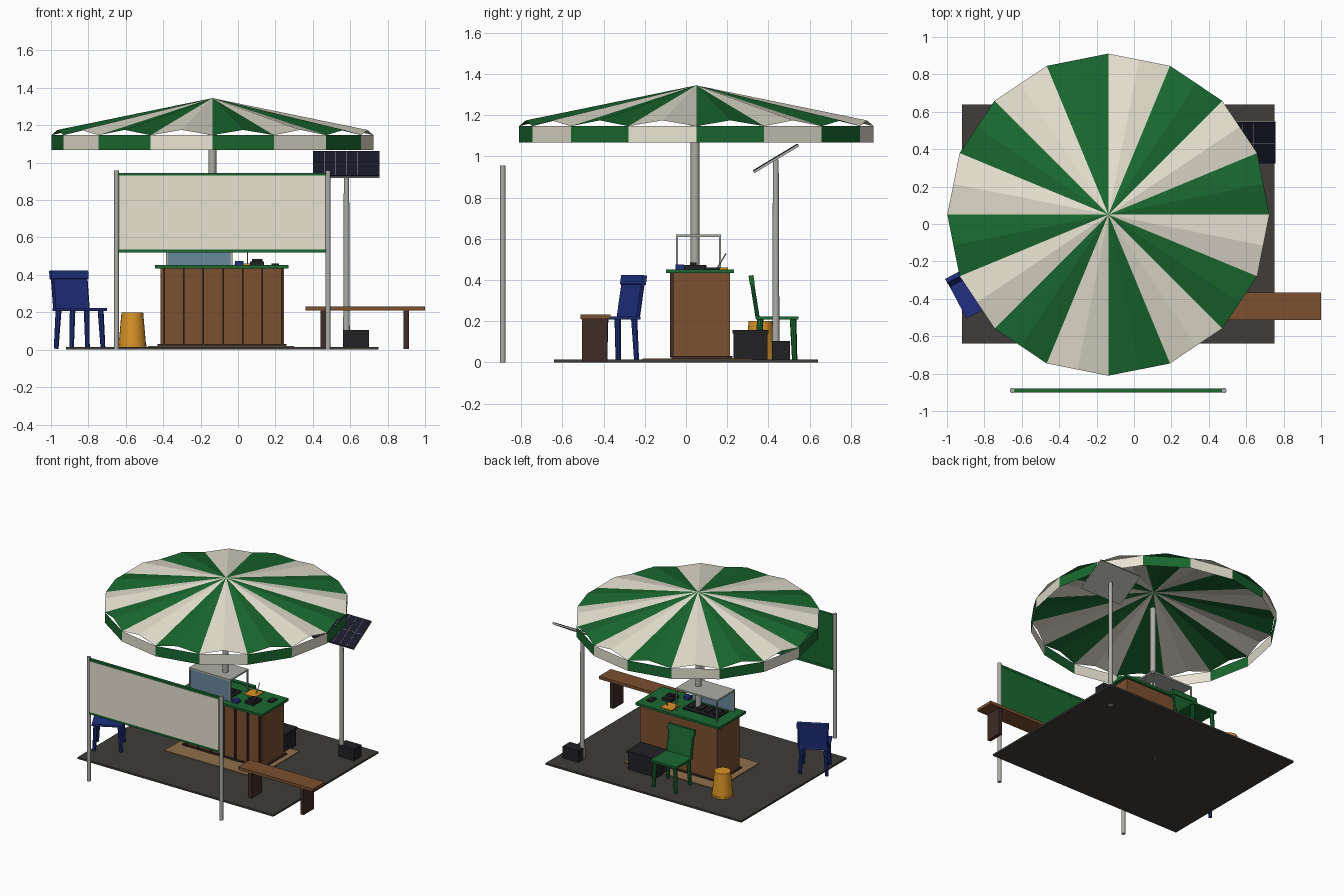
import bpy, bmesh, math
from mathutils import Vector, Matrix

if "Cube" in bpy.data.objects:
    bpy.data.objects.remove(bpy.data.objects["Cube"])


def mat(name, r, g, b):
    m = bpy.data.materials.new(name)
    m.diffuse_color = (r, g, b, 1)
    m.use_nodes = True
    m.node_tree.nodes["Principled BSDF"].inputs["Base Color"].default_value = m.diffuse_color
    return m


GREEN = mat("green", .01, .14, .03)
CREAM = mat("cream", .80, .76, .64)
WOOD = mat("wood", .20, .08, .03)
DARKWOOD = mat("dark_wood", .05, .025, .02)
ASPHALT = mat("asphalt", .05, .046, .04)
BLUE = mat("blue", .015, .03, .22)
YELLOW = mat("yellow", .70, .29, .02)
METAL = mat("metal", .42, .42, .39)
GLASS = mat("glass", .14, .25, .33)
BLACK = mat("black", .015, .015, .018)
SOLAR = mat("solar", .01, .01, .025)
MAT = mat("tan", .27, .16, .07)


def finish(name, bm, mats, M=None, smooth=False):
    if M:
        bm.transform(M)
    me = bpy.data.meshes.new(name)
    bm.to_mesh(me)
    bm.free()
    for m in mats:
        me.materials.append(m)
    if smooth:
        me.shade_smooth()
        me.set_sharp_from_angle(angle=math.radians(35))
    ob = bpy.data.objects.new(name, me)
    bpy.context.collection.objects.link(ob)
    return ob


def box(name, x, y, z, m, M=None):
    bm = bmesh.new()
    bmesh.ops.create_cube(bm, size=1)
    for v in bm.verts:
        v.co = Vector([(a + b) / 2 + c * (b - a) for (a, b), c in zip((x, y, z), v.co)])
    return finish(name, bm, [m], M)


def rod(name, p, q, r1, m, r2=None, n=16, M=None):
    p, q = Vector(p), Vector(q)
    d = q - p
    bm = bmesh.new()
    bmesh.ops.create_cone(bm, cap_ends=True, segments=n, radius1=r1,
                          radius2=r1 if r2 is None else r2, depth=d.length)
    T = Matrix.Translation((p + q) / 2) @ d.to_track_quat('Z', 'Y').to_matrix().to_4x4()
    return finish(name, bm, [m], M @ T if M else T, True)


# ground slab and mat
box("ground_slab", (-.92, .75), (-.64, .64), (0, .014), ASPHALT)
box("floor_mat", (-.48, .30), (-.21, .32), (.01, .02), MAT)

# striped parasol: raised panel edges plus hanging valance
CX, CY, R, N = -.137, .05, .861, 16
canopy, valance = bmesh.new(), bmesh.new()
for i in range(N):
    a, b = [Vector((CX + R * math.cos(t), CY + R * math.sin(t), 1.147))
            for t in (2 * math.pi * i / N, 2 * math.pi * (i + 1) / N)]
    mid = (a + b) / 2 + Vector((0, 0, .028))
    top = Vector((CX, CY, 1.345))
    drop = Vector((0, 0, -.08))
    for bm, polys in ((canopy, [(top, a, mid), (top, mid, b)]),
                      (valance, [(a, a + drop, b + drop, b)])):
        for p in polys:
            bm.faces.new([bm.verts.new(c) for c in p]).material_index = i % 2
for nm, bm in (("parasol_canopy", canopy), ("parasol_valance", valance)):
    bmesh.ops.remove_doubles(bm, verts=bm.verts[:], dist=1e-5)
    finish(nm, bm, [GREEN, CREAM])
rod("parasol_pole", (CX, .044, 0), (CX, .044, 1.215), .021, METAL)
rod("parasol_base", (CX, .044, .001), (CX, .044, .06), .10, BLACK, n=24)

# counter with front battens
box("counter_body", (-.415, .245), (-.058, .214), (.02, .435), WOOD)
box("counter_plinth", (-.43, .26), (-.07, .225), (.015, .03), DARKWOOD)
box("counter_top", (-.445, .27), (-.097, .233), (.434, .452), GREEN)
for i in range(7):
    x = -.395 + i * .105
    box("counter_batten", (x - .004, x + .004), (-.078, -.057), (.025, .434), DARKWOOD)

# display case: open frame, glass front, tray with goods
X0, X1, Y0, Y1 = -.385, -.03, -.048, .17
for x in (X0, X1 - .01):
    for y in (Y0, Y1 - .01):
        box("case_post", (x, x + .01), (y, y + .01), (.452, .615), METAL)
box("case_roof", (X0, X1), (Y0, Y1), (.61, .622), METAL)
box("case_glass", (X0 + .01, X1 - .01), (Y0 + .002, Y0 + .007), (.452, .61), GLASS)
box("case_tray", (X0 + .03, X1 - .03), (-.01, .13), (.452, .462), BLACK)
for i in range(4):
    box("goods", (-.335 + i * .07, -.295 + i * .07), (.02, .10), (.46, .474), BLACK)

# things on the counter
box("paper_stack", (-.02, .075), (.10, .205), (.452, .46), YELLOW)
box("device_body", (.065, .14), (-.01, .09), (.452, .472), BLACK)
box("device_head", (.075, .13), (.02, .05), (.472, .486), BLACK)
box("small_phone", (.18, .22), (.10, .165), (.452, .462), BLACK)
box("blue_pack", (-.015, .03), (-.05, -.01), (.452, .475), BLUE)
rod("pen", (.05, .15, .455), (.05, .195, .53), .003, METAL, n=8)

# sign board on two posts
for x in (-.65, .481):
    rod("sign_post", (x, -.89, 0), (x, -.89, .957), .014, METAL)
box("sign_back", (-.64, .472), (-.894, -.882), (.52, .945), GREEN)
box("sign_face", (-.635, .467), (-.902, -.893), (.537, .93), CREAM)
for z in (.52, .93):
    box("sign_rail", (-.64, .472), (-.90, -.88), (z, z + .016), GREEN)

# solar panel on pole with battery
rod("solar_pole", (.58, .436, 0), (.58, .436, .985), .018, METAL, .014)
S = Matrix.Translation((.579, .437, .99)) @ Matrix.Rotation(math.radians(31), 4, 'X')
box("solar_back", (-.178, .178), (-.127, .127), (-.007, .003), METAL, S)
box("solar_cells", (-.178, .178), (-.127, .127), (.002, .008), SOLAR, S)
for i in range(1, 6):
    x = -.178 + i * .0593
    box("solar_line", (x - .001, x + .001), (-.122, .122), (.007, .009), METAL, S)
box("solar_line", (-.172, .172), (-.001, .001), (.007, .009), METAL, S)
box("battery_box", (.565, .70), (.417, .505), (.012, .105), BLACK)

# storage crate behind counter
box("crate", (-.03, .22), (.23, .395), (.012, .142), BLACK)
box("crate_lid", (-.036, .226), (.225, .40), (.14, .157), BLACK)

# bench
box("bench_seat", (.36, 1.0), (-.512, -.367), (.21, .232), WOOD)
for x in (.455, .90):
    box("bench_leg", (x - .014, x + .014), (-.505, -.38), (.005, .212), DARKWOOD)

# upturned bucket stool
rod("bucket", (-.565, .362, .005), (-.565, .362, .2), .075, YELLOW, .058, 24)
rod("bucket_rim", (-.565, .362, .014), (-.565, .362, .028), .077, YELLOW, n=24)


# chairs (local frame: facing -y)
def chair(tag, pos, yaw, m):
    M = Matrix.Translation(pos) @ Matrix.Rotation(math.radians(yaw), 4, 'Z')
    box(tag + "_chair_seat", (-.11, .11), (-.105, .10), (.208, .224), m, M)
    for sx in (-1, 1):
        for sy in (-1, 1):
            rod(tag + "_chair_leg", (sx * .095, sy * .088, .005), (sx * .085, sy * .08, .21),
                .013, m, .016, 8, M)
    L = M @ Matrix.Translation((0, .092, .215)) @ Matrix.Rotation(math.radians(-9), 4, 'X')
    box(tag + "_chair_back", (-.10, .10), (-.007, .007), (0, .2), m, L)
    box(tag + "_chair_top_rail", (-.112, .112), (-.012, .012), (.165, .21), m, L)
    for sx in (-1, 1):
        rod(tag + "_chair_back_post", (sx * .10, 0, 0), (sx * .10, 0, .2), .01, m, None, 8, L)


chair("blue", (-.847, -.362, 0), 28, BLUE)
chair("green", (-.187, .44, 0), 180, GREEN)
